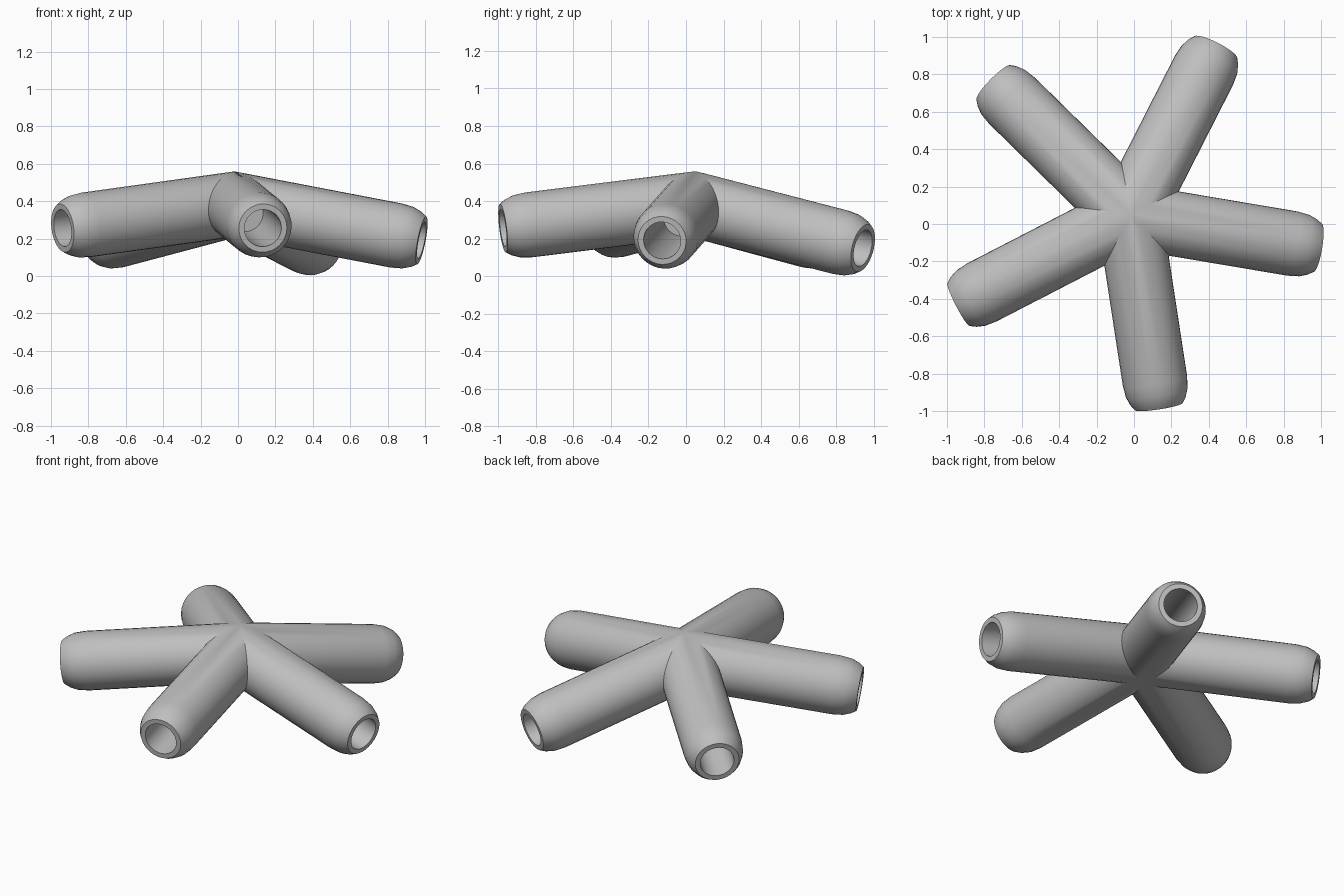
import bpy, bmesh
from math import radians, sin, cos
from mathutils import Matrix, Vector

cube = bpy.data.objects.get("Cube")
if cube:
    bpy.data.objects.remove(cube, do_unlink=True)

ARMS = 5
SEGMENTS = 32
LENGTH, RADIUS = 1.037, 0.174
DROOP, LEAN, HEADING = radians(9.7), radians(3.3), radians(63)
HUB = Vector((-0.023, 0.042, 0.383))

# Plain grey material
grey = bpy.data.materials.new("light_grey")
grey.use_nodes = True
colour = (0.52, 0.52, 0.52, 1)
grey.diffuse_color = colour
grey.node_tree.nodes["Principled BSDF"].inputs["Base Color"].default_value = colour

# Tube profile: outer wall, rounded rim, flat lip, blind bore (distance, radius)
profile = [
    (-0.15, RADIUS),
    (LENGTH - 0.14, RADIUS),
    (LENGTH - 0.075, 0.167),
    (LENGTH - 0.03, 0.15),
    (LENGTH, 0.13),
    (LENGTH, 0.1),
    (0.39, 0.1),
    (0.39, 0),
]


def add_arm(target, angle):
    """Revolve one tube, mitre it to its wedge and add it to the target."""
    arm = bmesh.new()
    verts = [arm.verts.new((d, 0, r)) for d, r in profile]
    edges = [arm.edges.new(pair) for pair in zip(verts, verts[1:])]
    bmesh.ops.spin(arm, geom=verts + edges, cent=(0, 0, 0), axis=(1, 0, 0),
                   angle=radians(360), steps=SEGMENTS, use_merge=True)
    bmesh.ops.remove_doubles(arm, verts=arm.verts[:], dist=0.0001)
    bmesh.ops.recalc_face_normals(arm, faces=arm.faces[:])
    if max(arm.faces, key=lambda f: f.calc_area()).normal.dot(
            max(arm.faces, key=lambda f: f.calc_area()).calc_center_median() * Vector((0, 1, 1))) < 0:
        bmesh.ops.reverse_faces(arm, faces=arm.faces[:])
    bmesh.ops.rotate(arm, verts=arm.verts[:], matrix=Matrix.Rotation(DROOP, 3, 'Y'))
    # Mitre planes shared with the two neighbouring tubes
    half = radians(180 / ARMS)
    for side in (1, -1):
        bmesh.ops.bisect_plane(arm, geom=arm.verts[:] + arm.edges[:] + arm.faces[:],
                               plane_co=(0, 0, 0), clear_inner=True,
                               plane_no=(sin(half), side * cos(half), 0))
    bmesh.ops.rotate(arm, verts=arm.verts[:], matrix=Matrix.Rotation(angle, 3, 'Z'))
    piece = bpy.data.meshes.new("arm_piece")
    arm.to_mesh(piece)
    arm.free()
    target.from_mesh(piece)
    bpy.data.meshes.remove(piece)


# Five tubes joined into one hub
hub = bmesh.new()
for i in range(ARMS):
    add_arm(hub, i * radians(360 / ARMS))
bmesh.ops.remove_doubles(hub, verts=hub.verts[:], dist=0.0005)

# Lean the hub towards its first tube, then turn and place it
place = (Matrix.Translation(HUB) @ Matrix.Rotation(HEADING, 4, 'Z')
         @ Matrix.Rotation(LEAN, 4, 'Y'))
bmesh.ops.transform(hub, matrix=place, verts=hub.verts[:])

mesh = bpy.data.meshes.new("tube_connector")
hub.to_mesh(mesh)
hub.free()
mesh.materials.append(grey)
connector = bpy.data.objects.new("tube_connector", mesh)
bpy.context.collection.objects.link(connector)

bpy.ops.object.select_all(action='DESELECT')
connector.select_set(True)
bpy.context.view_layer.objects.active = connector
bpy.ops.object.shade_smooth_by_angle(angle=radians(30))
